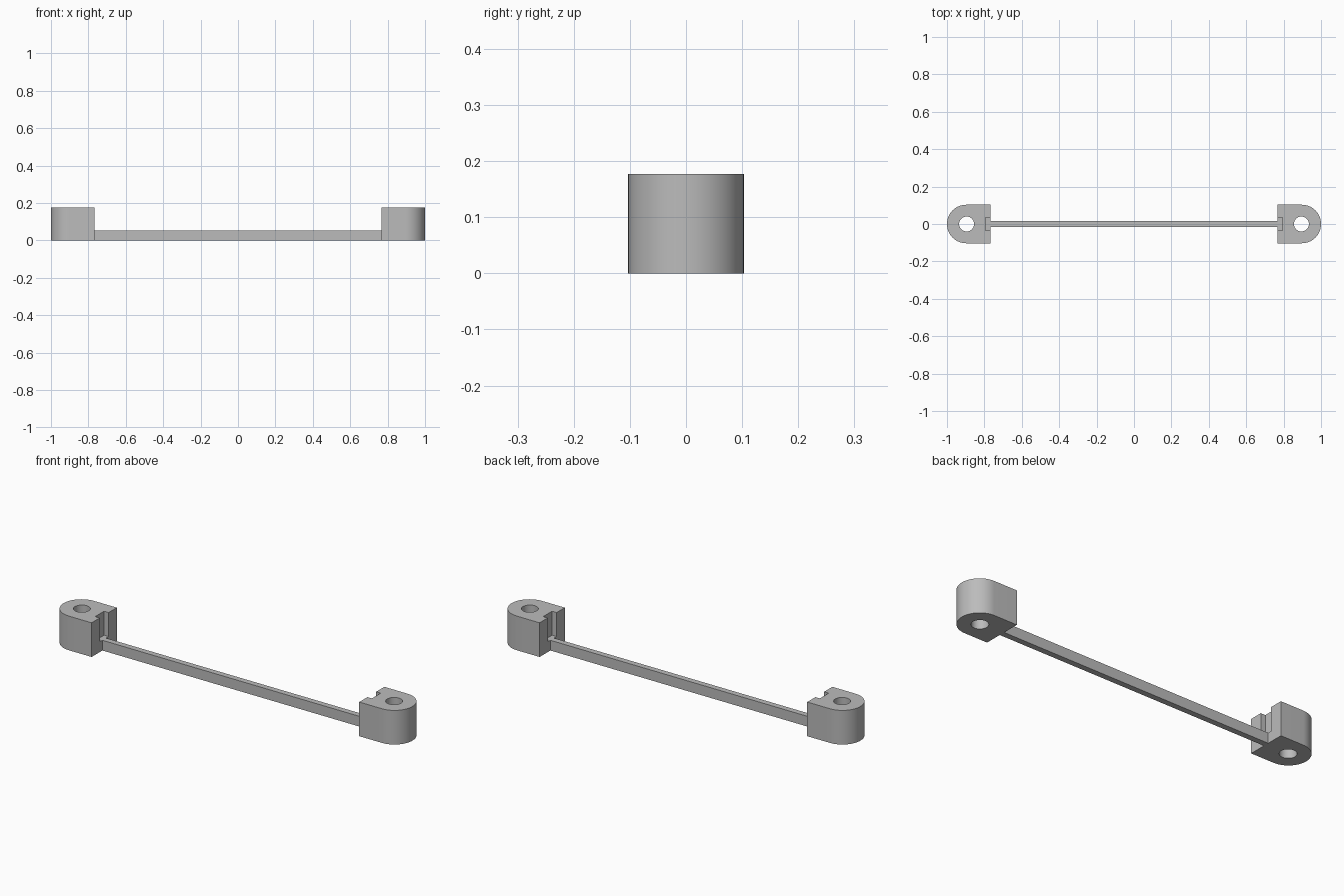
import bpy, bmesh, math

if "Cube" in bpy.data.objects:
    bpy.data.objects.remove(bpy.data.objects["Cube"])

HEIGHT, HALF_WIDTH, INNER_X = 0.177, 0.103, 0.767
HOLE_X, HOLE_R = 0.895, 0.04
BAR_HEIGHT, BAR_HALF = 0.053, 0.015

grey = bpy.data.materials.new("plain grey")
grey.use_nodes = True
colour = (0.5, 0.5, 0.5, 1)
grey.diffuse_color = colour
grey.node_tree.nodes["Principled BSDF"].inputs["Base Color"].default_value = colour


def prism(name, outline, z0, z1):
    """Extrude a counter-clockwise outline from z0 to z1."""
    bm = bmesh.new()
    base = bm.faces.new([bm.verts.new((x, y, z0)) for x, y in outline])
    top = bmesh.ops.extrude_face_region(bm, geom=[base])["geom"]
    bmesh.ops.translate(bm, vec=(0, 0, z1 - z0),
                        verts=[v for v in top if isinstance(v, bmesh.types.BMVert)])
    bmesh.ops.recalc_face_normals(bm, faces=bm.faces)
    mesh = bpy.data.meshes.new(name)
    bm.to_mesh(mesh)
    bm.free()
    mesh.materials.append(grey)
    obj = bpy.data.objects.new(name, mesh)
    bpy.context.collection.objects.link(obj)
    return obj


def arc(cx, r, start, end, steps):
    angles = [start + (end - start) * i / steps for i in range(steps + 1)]
    return [(cx + r * math.cos(a), r * math.sin(a)) for a in angles]


def rect(x0, x1, half):
    return [(x0, -half), (x1, -half), (x1, half), (x0, half)]


def activate(obj):
    bpy.ops.object.select_all(action="DESELECT")
    obj.select_set(True)
    bpy.context.view_layer.objects.active = obj


def cut(obj, cutter):
    activate(obj)
    mod = obj.modifiers.new("cut", "BOOLEAN")
    mod.operation, mod.solver, mod.object = "DIFFERENCE", "EXACT", cutter
    bpy.ops.object.modifier_apply(modifier=mod.name)
    bpy.data.objects.remove(cutter)


# Rounded end blocks with a bolt hole and an open slot above the bar
for side, sign in (("left", 1), ("right", -1)):
    outline = [(INNER_X, -HALF_WIDTH)]
    outline += arc(1 - HALF_WIDTH, HALF_WIDTH, -math.pi / 2, math.pi / 2, 32)
    outline += [(INNER_X, HALF_WIDTH)]
    hole = arc(HOLE_X, HOLE_R, 0, math.tau, 32)[:-1]
    slot = rect(INNER_X - 0.05, 0.793, 0.036)
    outline, hole, slot = ([(sign * x, y) for x, y in s] for s in (outline, hole, slot))
    block = prism(side + "_end_block", outline, 0, HEIGHT)
    cut(block, prism("hole_cutter", hole, -0.1, HEIGHT + 0.1))
    cut(block, prism("slot_cutter", slot, BAR_HEIGHT, HEIGHT + 0.1))
    activate(block)
    bpy.ops.object.shade_smooth_by_angle(angle=math.radians(30))

# Thin bar joining the two blocks
prism("connecting_bar", rect(-INNER_X, INNER_X, BAR_HALF), 0, BAR_HEIGHT)
